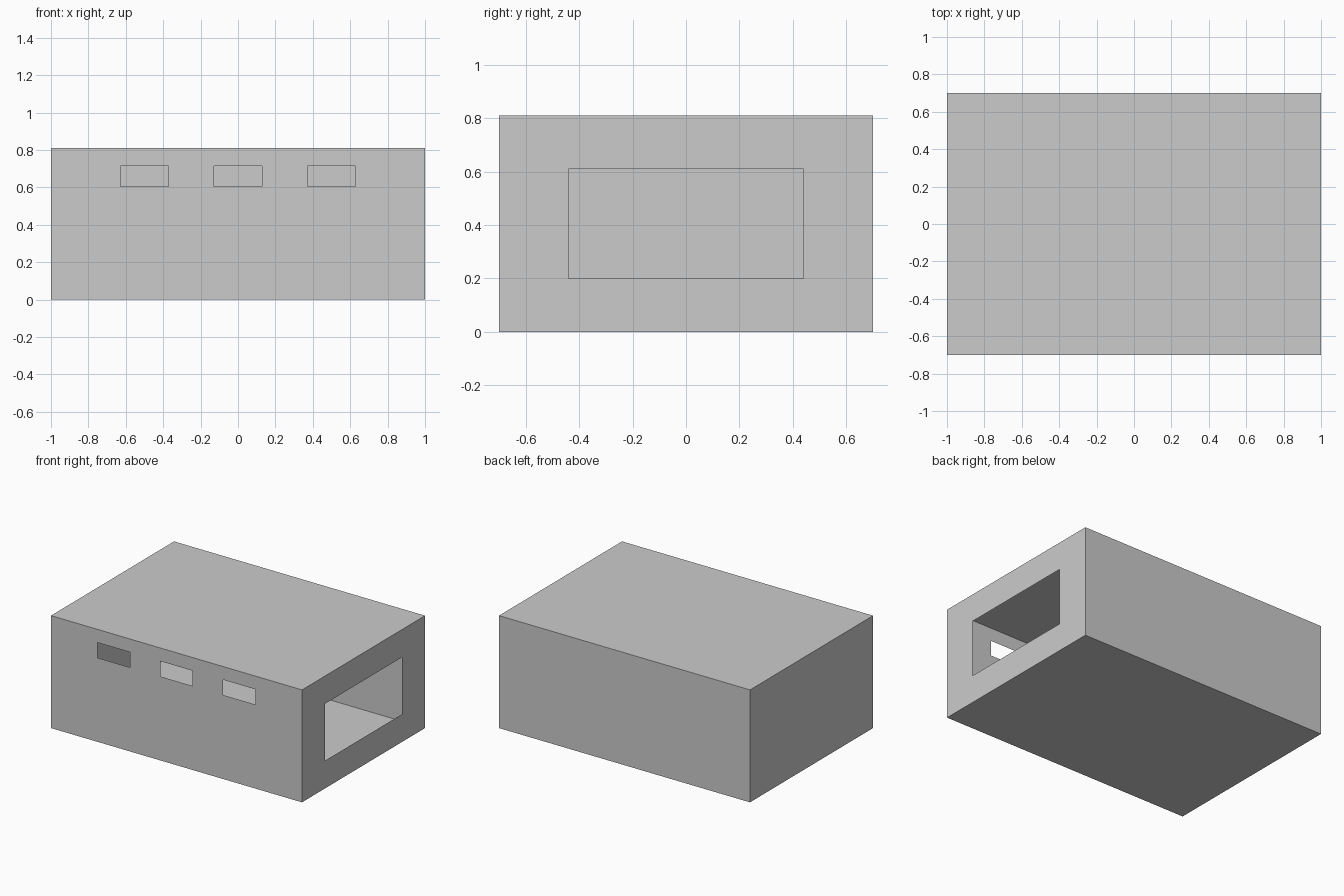
import bpy, bmesh
from mathutils import Vector

if "Cube" in bpy.data.objects:
    bpy.data.objects.remove(bpy.data.objects["Cube"])

W, D, H = 2.0, 1.4, 0.81   # overall size


def panel(name, origin, u, v, size, holes=()):
    """Thin flat panel spanned by directions u, v, with rectangular openings (u0, u1, v0, v1)."""
    origin, u, v = Vector(origin), Vector(u), Vector(v)
    us = sorted({0, size[0], *(e for h in holes for e in h[:2])})
    vs = sorted({0, size[1], *(e for h in holes for e in h[2:])})
    bm = bmesh.new()
    for a, b in zip(us, us[1:]):
        for c, d in zip(vs, vs[1:]):
            mu, mv = (a + b) / 2, (c + d) / 2
            if any(h[0] < mu < h[1] and h[2] < mv < h[3] for h in holes):
                continue
            bm.faces.new([bm.verts.new(origin + u * p + v * q)
                          for p, q in ((a, c), (b, c), (b, d), (a, d))])
    bmesh.ops.remove_doubles(bm, verts=bm.verts, dist=1e-5)
    mesh = bpy.data.meshes.new(name)
    bm.to_mesh(mesh)
    bm.free()
    obj = bpy.data.objects.new(name, mesh)
    bpy.context.collection.objects.link(obj)
    return obj


X, Y, Z = (1, 0, 0), (0, 1, 0), (0, 0, 1)
x, y = W / 2, D / 2

# Front wall with three small slot windows
slots = [(x + c - 0.128, x + c + 0.128, 0.605, 0.715) for c in (-0.5, 0, 0.5)]
panel("front_wall", (-x, -y, 0), X, Z, (W, H), slots)

# Right wall with one large opening
panel("right_wall", (x, -y, 0), Y, Z, (D, H), [(y - 0.44, y + 0.44, 0.2, 0.61)])

# Plain back and left walls
panel("back_wall", (x, y, 0), (-1, 0, 0), Z, (W, H))
panel("left_wall", (-x, y, 0), (0, -1, 0), Z, (D, H))

# Roof and floor
panel("roof", (-x, -y, H), X, Y, (W, D))
panel("floor", (-x, -y, 0), Y, X, (D, W))
